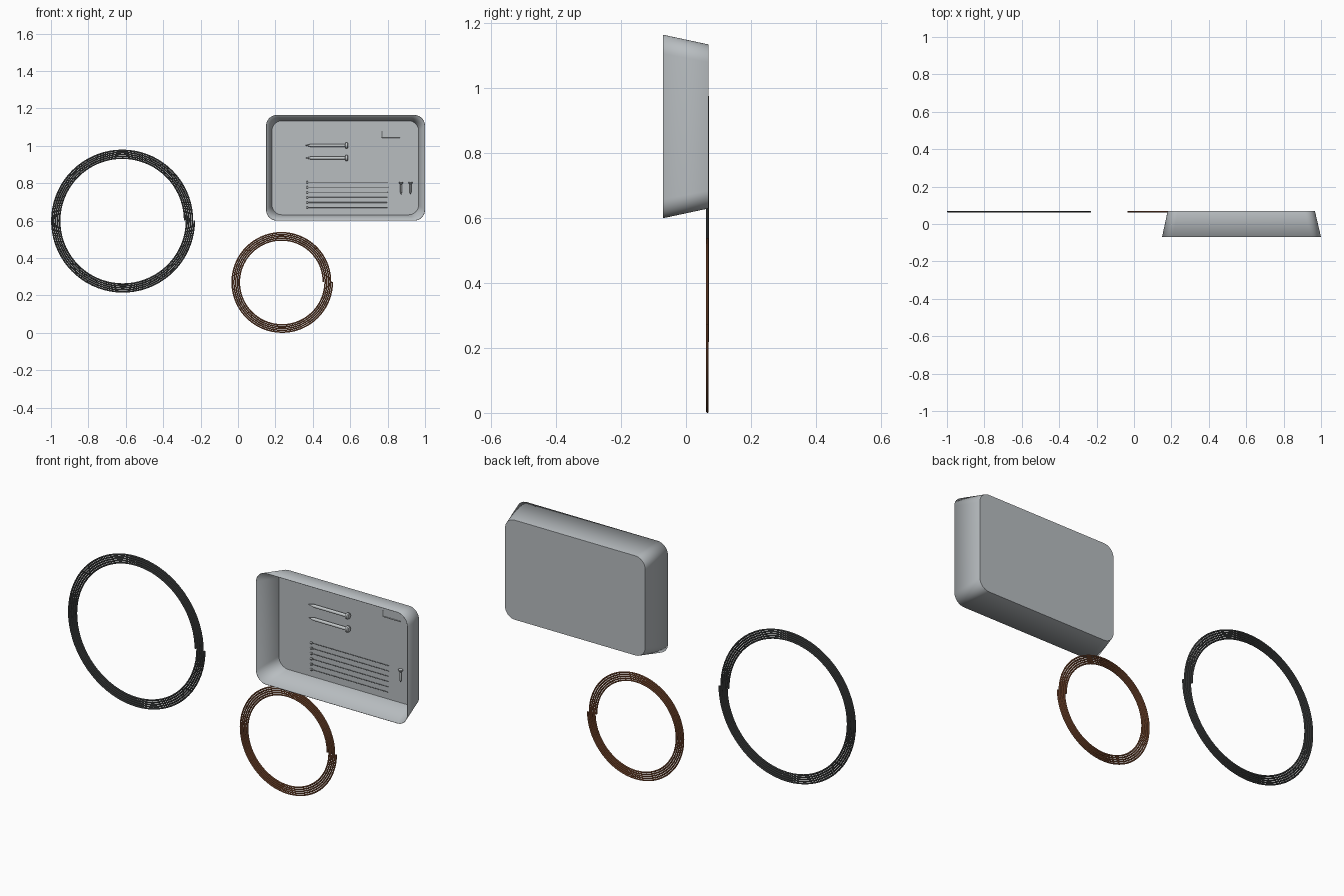
import bpy, bmesh
from math import sin, cos, pi, radians
from mathutils import Matrix

cube = bpy.data.objects.get("Cube")
if cube:
    bpy.data.objects.remove(cube, do_unlink=True)


def material(name, color):
    m = bpy.data.materials.new(name)
    m.use_nodes = True
    m.diffuse_color = (*color, 1)
    m.node_tree.nodes["Principled BSDF"].inputs["Base Color"].default_value = (*color, 1)
    return m


tray_grey = material("tray grey", (0.48, 0.51, 0.53))
steel = material("bright steel", (0.55, 0.58, 0.59))
dark_wire = material("dark wire", (0.08, 0.085, 0.085))
copper = material("copper", (0.29, 0.105, 0.045))


def finish(obj, mat):
    obj.data.materials.append(mat)
    bpy.ops.object.select_all(action='DESELECT')
    obj.select_set(True)
    bpy.context.view_layer.objects.active = obj
    if obj.type == 'CURVE':
        bpy.ops.object.convert(target='MESH')
    bpy.ops.object.shade_smooth_by_angle(angle=radians(40))
    return obj


def mesh_object(name, bm, mat):
    me = bpy.data.meshes.new(name)
    bm.to_mesh(me)
    bm.free()
    obj = bpy.data.objects.new(name, me)
    bpy.context.collection.objects.link(obj)
    return finish(obj, mat)


def wire(name, points, radius, mat):
    """Round wire along a path."""
    cu = bpy.data.curves.new(name, 'CURVE')
    cu.dimensions = '3D'
    cu.bevel_depth = radius
    cu.bevel_resolution = 2
    cu.use_fill_caps = True
    sp = cu.splines.new('POLY')
    sp.points.add(len(points) - 1)
    for p, co in zip(sp.points, points):
        p.co = (*co, 1)
    obj = bpy.data.objects.new(name, cu)
    bpy.context.collection.objects.link(obj)
    return finish(obj, mat)


def coil(name, cx, cz, r0, pitch, radius, mat, turns=5, steps=72):
    """Flat spiral of wire in the xz plane."""
    pts = []
    for i in range(turns * steps + 1):
        a = 2 * pi * i / steps
        r = r0 + pitch * i / steps
        pts.append((cx + r * cos(a), 0.066, cz + r * sin(a)))
    return wire(name, pts, radius, mat)


def lathe(name, profile, origin, rotation, mat, sides=16):
    """Revolve (height, radius) pairs around z, then rotate and place."""
    bm = bmesh.new()
    rings = [[bm.verts.new((r * cos(2 * pi * k / sides), r * sin(2 * pi * k / sides), h))
              for k in range(sides)] for h, r in profile]
    for a, b in zip(rings, rings[1:]):
        for k in range(sides):
            n = (k + 1) % sides
            bm.faces.new((a[k], a[n], b[n], b[k]))
    bm.faces.new(rings[0][::-1])
    bm.faces.new(rings[-1])
    bm.transform(Matrix.Translation(origin) @ rotation)
    return mesh_object(name, bm, mat)


# Tray: rounded open box whose mouth faces the front
def rounded_loop(bm, x0, x1, z0, z1, y, r, steps=10):
    corners = [(x1 - r, z1 - r), (x0 + r, z1 - r), (x0 + r, z0 + r), (x1 - r, z0 + r)]
    loop = []
    for q, (cx, cz) in enumerate(corners):
        for s in range(steps + 1):
            a = (q + s / steps) * pi / 2
            loop.append(bm.verts.new((cx + r * cos(a), y, cz + r * sin(a))))
    return loop


bm = bmesh.new()
mouth = rounded_loop(bm, 0.15, 1.0, 0.60, 1.165, -0.07, 0.058)
back = rounded_loop(bm, 0.18, 0.967, 0.63, 1.135, 0.07, 0.055)
for k in range(len(mouth)):
    n = (k + 1) % len(mouth)
    bm.faces.new((mouth[k], mouth[n], back[n], back[k]))
floor = bm.faces.new(back)
bmesh.ops.recalc_face_normals(bm, faces=bm.faces)
floor.normal_update()
if floor.normal.y < 0:
    bmesh.ops.reverse_faces(bm, faces=bm.faces)
tray = mesh_object("tray", bm, tray_grey)
sheet = tray.modifiers.new("sheet", 'SOLIDIFY')
sheet.thickness = 0.002
sheet.offset = -1

# Wire coils
coil("dark_coil", -0.617, 0.60, 0.332, 0.0102, 0.0045, dark_wire)
coil("copper_coil", 0.234, 0.272, 0.222, 0.0097, 0.004, copper)

along_x = Matrix.Rotation(pi / 2, 4, 'Y')
upright = Matrix.Identity(4)

# Two large nails with pointed tips
nail = [(0, 0.0005), (0.03, 0.008), (0.212, 0.008), (0.216, 0.016), (0.225, 0.016), (0.229, 0.012)]
for i, z in enumerate((1.002, 0.935)):
    lathe(f"large_nail_{i + 1}", nail, (0.36, 0.051, z), along_x, steel)

# Row of thin pins with small heads
pin = [(0, 0.006), (0.008, 0.006), (0.009, 0.0015), (0.43, 0.0015), (0.44, 0.0004)]
for i in range(6):
    lathe(f"thin_pin_{i + 1}", pin, (0.365, 0.061, 0.67 + 0.027 * i), along_x, steel, 10)

# Two short upright screws
screw = [(0, 0.0005), (0.012, 0.005), (0.054, 0.005), (0.06, 0.011), (0.066, 0.011)]
for i, x in enumerate((0.872, 0.922)):
    lathe(f"short_screw_{i + 1}", screw, (x, 0.057, 0.74), upright, steel)

# Small bent hook
wire("bent_hook", [(0.77, 0.064, 1.078), (0.77, 0.064, 1.047), (0.772, 0.064, 1.045),
                   (0.865, 0.064, 1.045)], 0.0025, steel)
